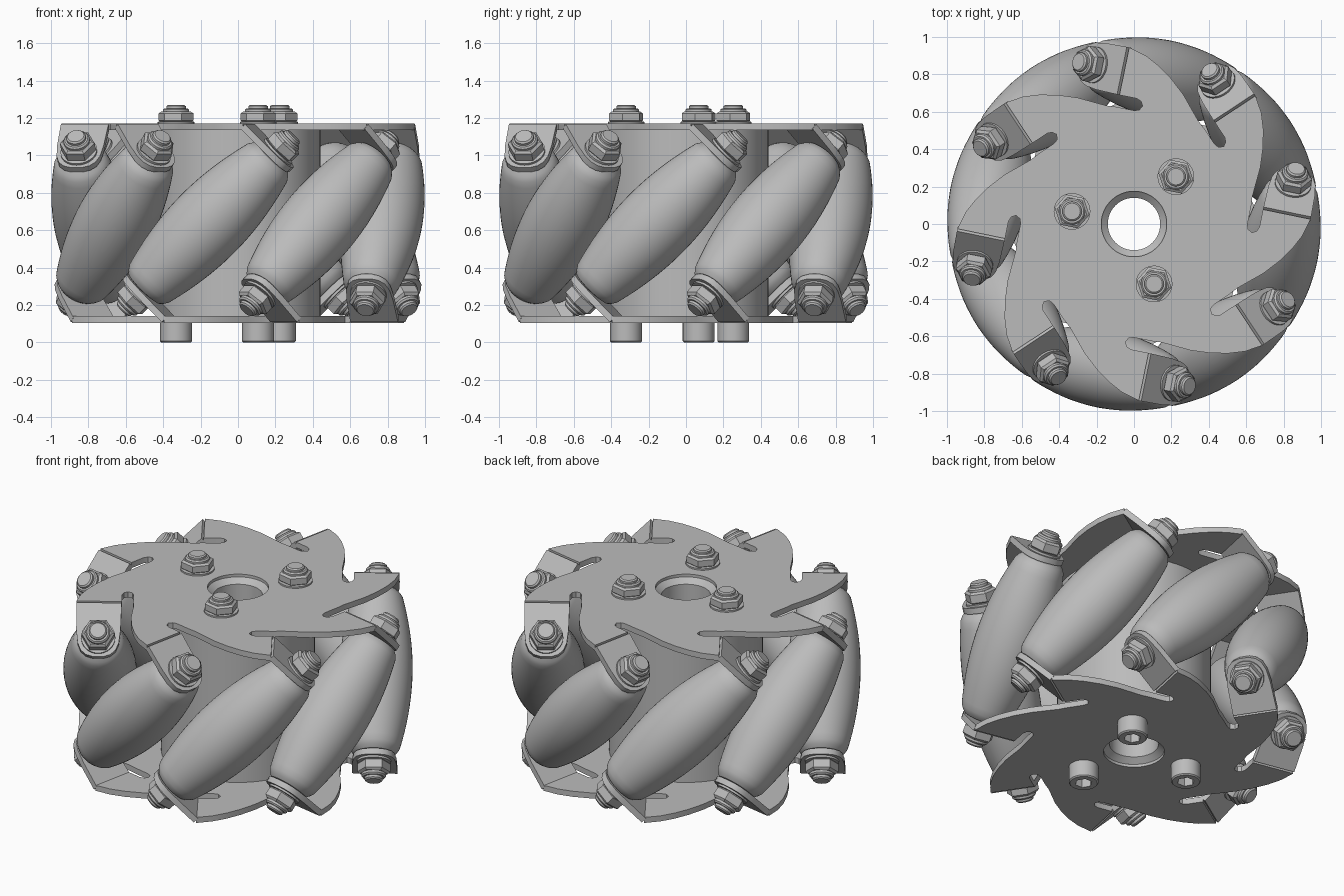
import bpy, bmesh
from math import pi, sin, cos, radians, sqrt
from mathutils import Matrix, Vector

old = bpy.data.objects.get("Cube")
if old:
    bpy.data.objects.remove(old)

COUNT = 8          # rollers
START = radians(33.4)
R = 0.79           # distance of the roller centres from the wheel axis
MID = 0.638        # height of the roller centres
THICK = 0.035      # sheet thickness
TAB_S = 0.518      # tab position along the roller axis
PLATE_Z = 0.515    # plate height above the roller centres

grey = bpy.data.materials.new("light grey metal")
grey.use_nodes = True
grey.diffuse_color = (0.5, 0.5, 0.5, 1)
grey.node_tree.nodes["Principled BSDF"].inputs["Base Color"].default_value = (0.5, 0.5, 0.5, 1)


def finish(mesh):
    mesh.materials.clear()
    mesh.materials.append(grey)
    mesh.shade_smooth()
    mesh.set_sharp_from_angle(angle=radians(32))
    return mesh


def lathe(name, profile, sides, closed=False):
    """Turn (radius, height) points round z; a third True value makes a hexagonal ring."""
    bm = bmesh.new()
    rings = []
    for point in profile:
        rad, z = point[:2]
        if rad == 0:
            rings.append([bm.verts.new((0, 0, z))] * sides)
            continue
        ring = []
        for i in range(sides):
            a = 2 * pi * i / sides
            k = cos(pi / 6) / cos(a % (pi / 3) - pi / 6) if len(point) > 2 else 1
            ring.append(bm.verts.new((rad * k * cos(a), rad * k * sin(a), z)))
        rings.append(ring)
    pairs = list(zip(rings, rings[1:]))
    if closed:
        pairs.append((rings[-1], rings[0]))
    for low, high in pairs:
        for i in range(sides):
            j = (i + 1) % sides
            corners = list(dict.fromkeys((low[i], low[j], high[j], high[i])))
            bm.faces.new(corners)
    bmesh.ops.recalc_face_normals(bm, faces=bm.faces)
    mesh = bpy.data.meshes.new(name)
    bm.to_mesh(mesh)
    bm.free()
    return finish(mesh)


def sheet(name, loops):
    """Flat sheet of the given thickness, filled between 2D outlines."""
    curve = bpy.data.curves.new(name, 'CURVE')
    curve.dimensions = '2D'
    curve.fill_mode = 'BOTH'
    curve.extrude = THICK / 2
    for loop in loops:
        spline = curve.splines.new('POLY')
        spline.points.add(len(loop) - 1)
        for p, (x, y) in zip(spline.points, loop):
            p.co = (x, y, 0, 1)
        spline.use_cyclic_u = True
    temp = bpy.data.objects.new(name, curve)
    bpy.context.collection.objects.link(temp)
    graph = bpy.context.evaluated_depsgraph_get()
    mesh = bpy.data.meshes.new_from_object(temp.evaluated_get(graph))
    bpy.data.objects.remove(temp)
    bpy.data.curves.remove(curve)
    bm = bmesh.new()
    bm.from_mesh(mesh)
    bmesh.ops.remove_doubles(bm, verts=bm.verts, dist=0.0001)
    bmesh.ops.recalc_face_normals(bm, faces=bm.faces)
    bm.to_mesh(mesh)
    bm.free()
    mesh.name = name
    return finish(mesh)


def place(name, mesh, matrix):
    obj = bpy.data.objects.new(name, mesh)
    bpy.context.collection.objects.link(obj)
    obj.matrix_world = matrix
    return obj


def circle(rad, n=48):
    return [(rad * cos(2 * pi * i / n), rad * sin(2 * pi * i / n)) for i in range(n)]


def roller_frame(a):
    """Local x points outward, local z runs along the tilted roller axis."""
    out = Vector((cos(a), sin(a), 0))
    axis = Vector((-sin(a), cos(a), 1)).normalized()
    m = Matrix((out, axis.cross(out), axis)).transposed().to_4x4()
    m.translation = out * R + Vector((0, 0, MID))
    return m


# Side plate: one blade as (tangent, radius) points, repeated round the wheel
blade = [(-.26, .58), (-.225, .61), (-.19, .65), (-.12, .73), (-.04, .80), (.04, .855),
         (.12, .895), (.215, .92), (.215, .66), (.12, .66), (.095, .65), (.082, .628),
         (.095, .603), (.12, .595)]
outline = []
for k in range(COUNT):
    a = START + 2 * pi * k / COUNT
    outline += [(r * cos(a) - t * sin(a), r * sin(a) + t * cos(a)) for t, r in blade]
plate = sheet("side_plate", [outline, circle(0.175)])
flip = Matrix.Rotation(pi, 4, Vector((cos(START), sin(START), 0)))
lift = Matrix.Translation((0, 0, PLATE_Z))
centre = Matrix.Translation((0, 0, MID))
place("top_plate", plate, centre @ lift)
place("bottom_plate", plate, centre @ flip @ lift)

# Bent tab with rounded end, in the plane square to the roller axis
half = [(-.213, .13), (-.05, .127), (.03, .118), (.075, .1), (.102, .07), (.115, .03)]
tab = sheet("bent_tab", [[(-w, u) for u, w in half] + [(w, u) for u, w in reversed(half)]])

# Barrel roller whose profile follows the wheel's rolling circle
steps = 12
barrel = []
for i in range(-steps, steps + 1):
    s = 0.455 * i / steps
    barrel.append((1 - sqrt(R * R + s * s / 2), s))
end = [(.132, .478), (.116, .494), (.09, .5), (0, .5)]
profile = [(r, -s) for r, s in reversed(end)] + barrel + end
roller = lathe("roller", profile, 48)

# Fasteners
nut = lathe("hex_nut", [(0, .012), (.086, .012), (.095, .02), (.095, .068), (.08, .08), (0, .08)], 6)
collar = lathe("washer_and_bolt_tip", [(0, 0), (.098, 0), (.098, .012), (.07, .013), (.07, .093),
                                       (.062, .102), (.052, .102), (.052, .116), (.044, .124),
                                       (0, .124)], 32)


def fasten(name, matrix):
    place(name + "_nut", nut, matrix)
    place(name + "_bolt_tip", collar, matrix)


# Rollers with a tab and nut at each end
for k in range(COUNT):
    frame = roller_frame(START + 2 * pi * k / COUNT)
    place(f"roller_{k + 1}", roller, frame)
    for side, turn in (("top", Matrix.Identity(4)), ("bottom", Matrix.Rotation(pi, 4, 'X'))):
        m = frame @ turn
        place(f"{side}_tab_{k + 1}", tab, m @ Matrix.Translation((0, 0, TAB_S)))
        fasten(f"{side}_roller_{k + 1}", m @ Matrix.Translation((0, 0, TAB_S + THICK / 2)))

# Hub with chamfered bore
low, high = MID - PLATE_Z, MID + PLATE_Z
hub = lathe("hub", [(.44, low), (.44, high), (.175, high), (.14, high - .03),
                    (.14, low + .03), (.175, low)], 64, closed=True)
place("hub", hub, Matrix.Identity(4))

# Hub bolts: socket heads below, nuts above
head = lathe("socket_head", [(0, .06), (.05, .06, True), (.05, 0, True), (.078, 0), (.085, .007),
                             (.085, .115), (0, .115)], 48)
for k in range(3):
    a = radians(48.5 + 120 * k)
    spot = Matrix.Translation((0.338 * cos(a), 0.338 * sin(a), 0))
    place(f"hub_bolt_head_{k + 1}", head, spot)
    fasten(f"hub_bolt_{k + 1}", spot @ Matrix.Translation((0, 0, high + THICK / 2))
           @ Matrix.Rotation(a, 4, 'Z') @ Matrix.Diagonal((1, 1, 0.8, 1)))
